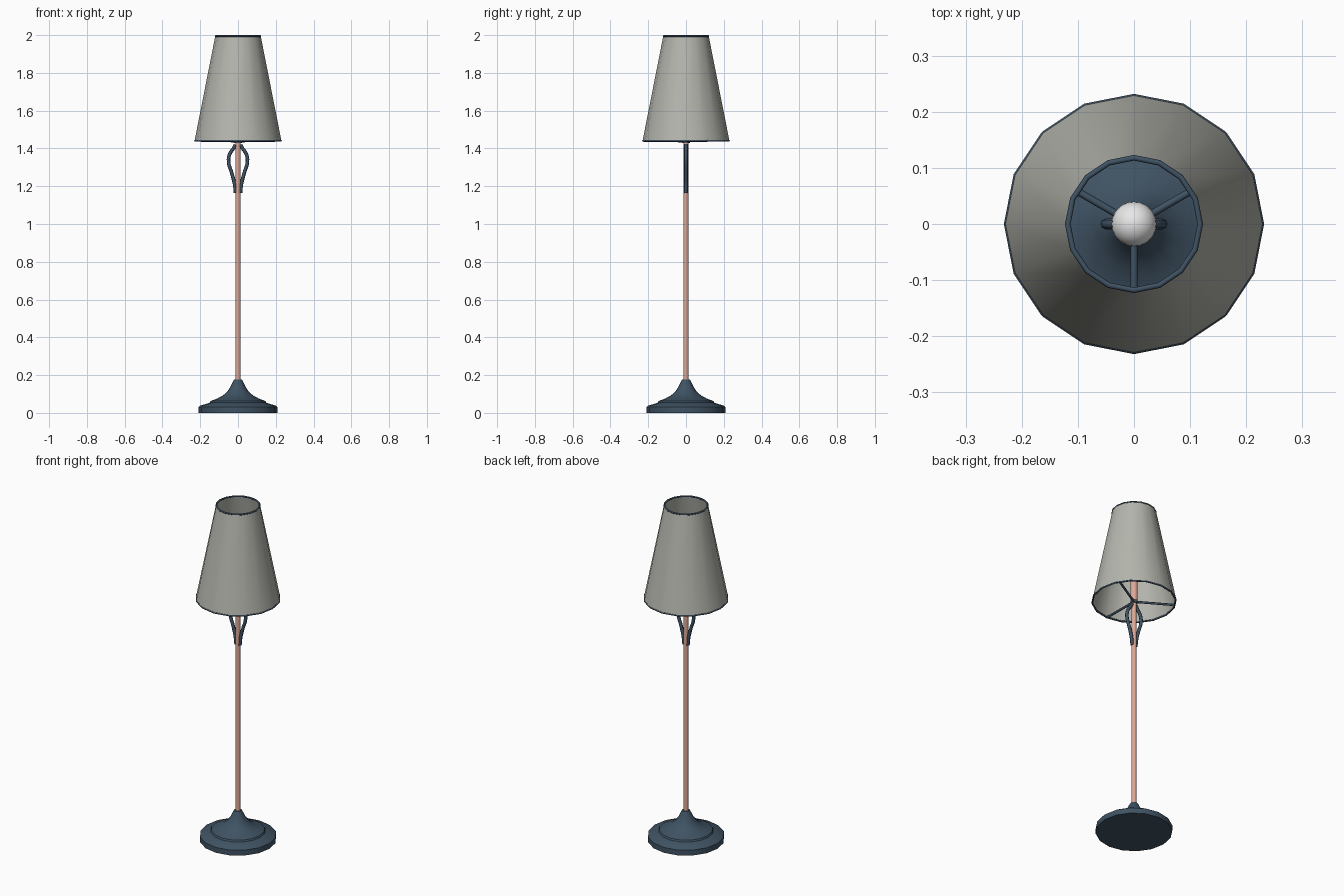
import bpy, bmesh, math
from mathutils import Vector

if "Cube" in bpy.data.objects:
    bpy.data.objects.remove(bpy.data.objects["Cube"])


def material(name, rgb):
    m = bpy.data.materials.new(name)
    m.diffuse_color = (*rgb, 1)
    m.use_nodes = True
    m.node_tree.nodes["Principled BSDF"].inputs["Base Color"].default_value = m.diffuse_color
    return m


NAVY = material("dark blue metal", (0.05, 0.085, 0.125))
COPPER = material("copper pink", (0.74, 0.39, 0.31))
FABRIC = material("warm grey fabric", (0.46, 0.465, 0.42))
WHITE = material("bulb white", (0.8, 0.8, 0.8))


def finish(ob, mat, angle=35):
    ob.data.materials.clear()
    ob.data.materials.append(mat)
    bpy.ops.object.select_all(action='DESELECT')
    ob.select_set(True)
    bpy.context.view_layer.objects.active = ob
    if ob.type == 'CURVE':
        bpy.ops.object.convert(target='MESH')
        ob = bpy.context.object
    bpy.ops.object.shade_smooth_by_angle(angle=math.radians(angle))
    return ob


def lathe(name, profile, mat, sides=16, closed=False, angle=35):
    """Revolve (radius, z) points about the z axis; radius 0 closes to a pole."""
    bm = bmesh.new()
    rings = []
    for r, z in profile:
        if r == 0:
            rings.append([bm.verts.new((0, 0, z))] * sides)
        else:
            rings.append([bm.verts.new((r * math.cos(math.tau * i / sides),
                                        r * math.sin(math.tau * i / sides), z))
                          for i in range(sides)])
    pairs = list(zip(rings, rings[1:]))
    if closed:
        pairs.append((rings[-1], rings[0]))
    for a, b in pairs:
        for i in range(sides):
            j = (i + 1) % sides
            quad = list(dict.fromkeys((a[i], a[j], b[j], b[i])))
            bm.faces.new(quad)
    me = bpy.data.meshes.new(name)
    if closed:
        bmesh.ops.recalc_face_normals(bm, faces=bm.faces)
    bm.to_mesh(me)
    bm.free()
    ob = bpy.data.objects.new(name, me)
    bpy.context.collection.objects.link(ob)
    return finish(ob, mat, angle)


def tube(name, points, radius, mat, smooth=False):
    cu = bpy.data.curves.new(name, 'CURVE')
    cu.dimensions = '3D'
    cu.bevel_depth = radius
    cu.bevel_resolution = 2
    cu.use_fill_caps = True
    cu.resolution_u = 4
    if smooth:
        sp = cu.splines.new('BEZIER')
        sp.bezier_points.add(len(points) - 1)
        for bp, p in zip(sp.bezier_points, points):
            bp.co = p
            bp.handle_left_type = bp.handle_right_type = 'AUTO'
    else:
        sp = cu.splines.new('POLY')
        sp.points.add(len(points) - 1)
        for pt, p in zip(sp.points, points):
            pt.co = (*p, 1)
    ob = bpy.data.objects.new(name, cu)
    bpy.context.collection.objects.link(ob)
    return finish(ob, mat, 50)


def trim_ring(name, radius, z, t=0.005):
    section = [(radius + t * math.cos(math.tau * k / 8),
                z + t * math.sin(math.tau * k / 8)) for k in range(8)]
    return lathe(name, section, NAVY, closed=True, angle=50)


# Stepped, flared foot
lathe("base", [(0, 0), (0.208, 0), (0.208, 0.032), (0.2, 0.038), (0.15, 0.054),
               (0.145, 0.063), (0.11, 0.076), (0.08, 0.092), (0.057, 0.113),
               (0.04, 0.138), (0.028, 0.163), (0.021, 0.176), (0, 0.178)], NAVY)

# Pole, hub, socket and bulb
lathe("pole", [(0, 0.17), (0.0135, 0.17), (0.0135, 1.44), (0, 1.44)], COPPER)
lathe("hub", [(0, 1.428), (0.02, 1.428), (0.02, 1.446), (0, 1.446)], NAVY)
lathe("socket", [(0, 1.44), (0.02, 1.44), (0.02, 1.6), (0, 1.6)], COPPER)
bulb = [(0, 1.59), (0.018, 1.59), (0.02, 1.61)]
bulb += [(0.04 * math.cos(a), 1.66 + 0.04 * math.sin(a))
         for a in [math.radians(d) for d in range(-45, 90, 15)]]
lathe("bulb", bulb + [(0, 1.70)], WHITE, sides=24)

# Curved ornaments either side of the pole
for side, label in ((-1, "left"), (1, "right")):
    path = [(0.013, 1.165), (0.018, 1.21), (0.033, 1.27), (0.05, 1.33),
            (0.042, 1.375), (0.024, 1.4), (0.014, 1.42)]
    tube(label + "_ornament", [(side * x, 0, z) for x, z in path], 0.0095, NAVY, True)

# Shade, trim rings and three supporting arms
lathe("shade", [(0.23, 1.44), (0.12, 1.997)], FABRIC)
trim_ring("shade_bottom_trim", 0.227, 1.441)
trim_ring("shade_top_trim", 0.118, 1.995)
for n, deg in enumerate((30, 150, 270)):
    d = Vector((math.cos(math.radians(deg)), math.sin(math.radians(deg)), 0))
    tube(f"shade_arm_{n + 1}", [d * 0.01 + Vector((0, 0, 1.439)),
                                d * 0.225 + Vector((0, 0, 1.441))], 0.0065, NAVY)
